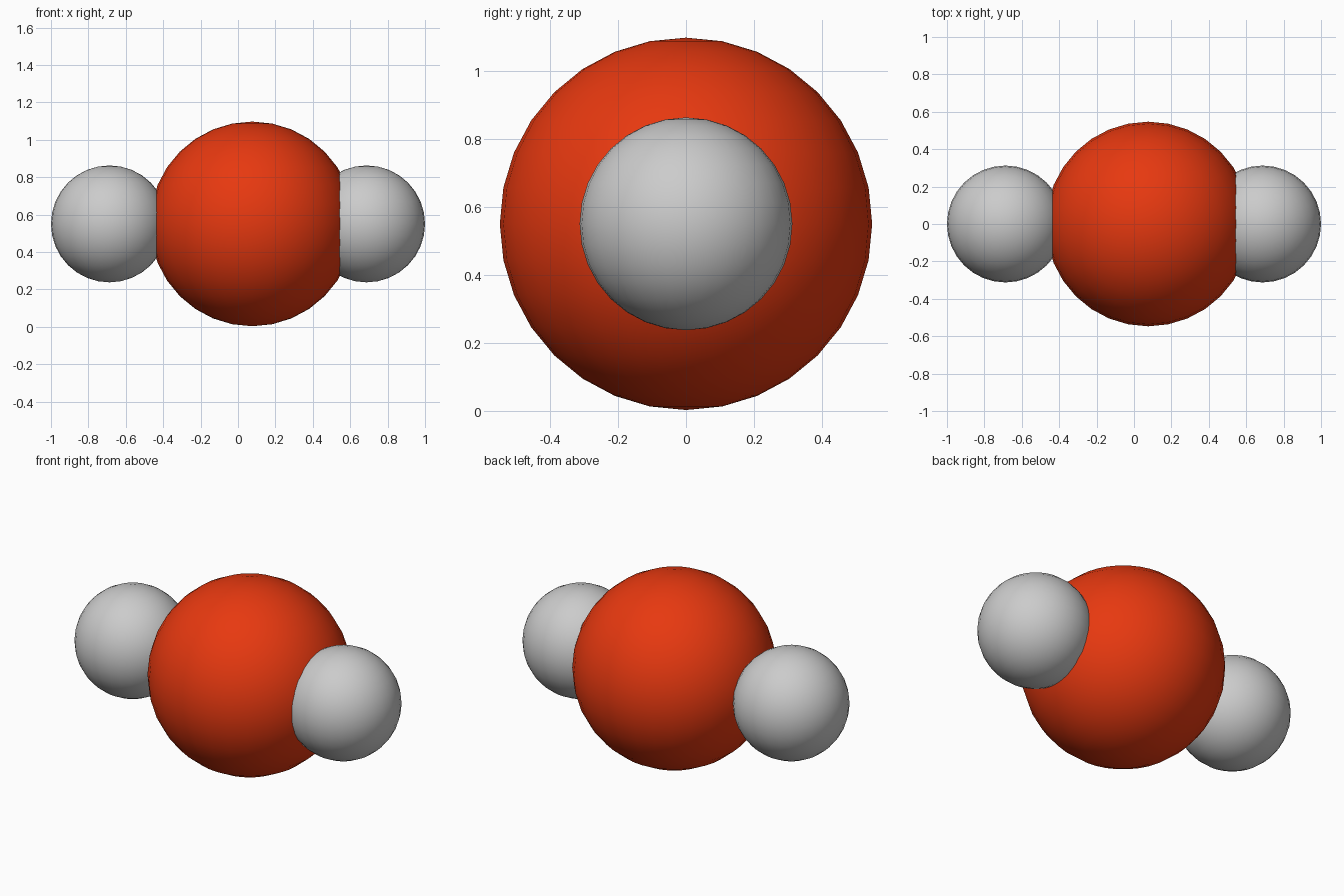
import bpy

if "Cube" in bpy.data.objects:
    bpy.data.objects.remove(bpy.data.objects["Cube"])

CENTRE_Z = 0.55
SMALL_R = 0.3125
BIG_R = 0.547


def ball(name, x, radius, material=None):
    bpy.ops.mesh.primitive_uv_sphere_add(segments=32, ring_count=16, radius=radius,
                                         location=(x, 0, CENTRE_Z))
    obj = bpy.context.object
    obj.name = name
    bpy.ops.object.shade_smooth()
    if material:
        obj.data.materials.append(material)
    return obj


# Large central ball, slightly off centre
red = bpy.data.materials.new("red")
red.diffuse_color = (0.8, 0.04, 0.005, 1)
red.use_nodes = True
red.node_tree.nodes["Principled BSDF"].inputs["Base Color"].default_value = red.diffuse_color
ball("large_ball", 0.076, BIG_R, red)

# Small balls sunk into each side
for side, sign in (("left", -1), ("right", 1)):
    ball(f"small_ball_{side}", sign * (1 - SMALL_R), SMALL_R)
